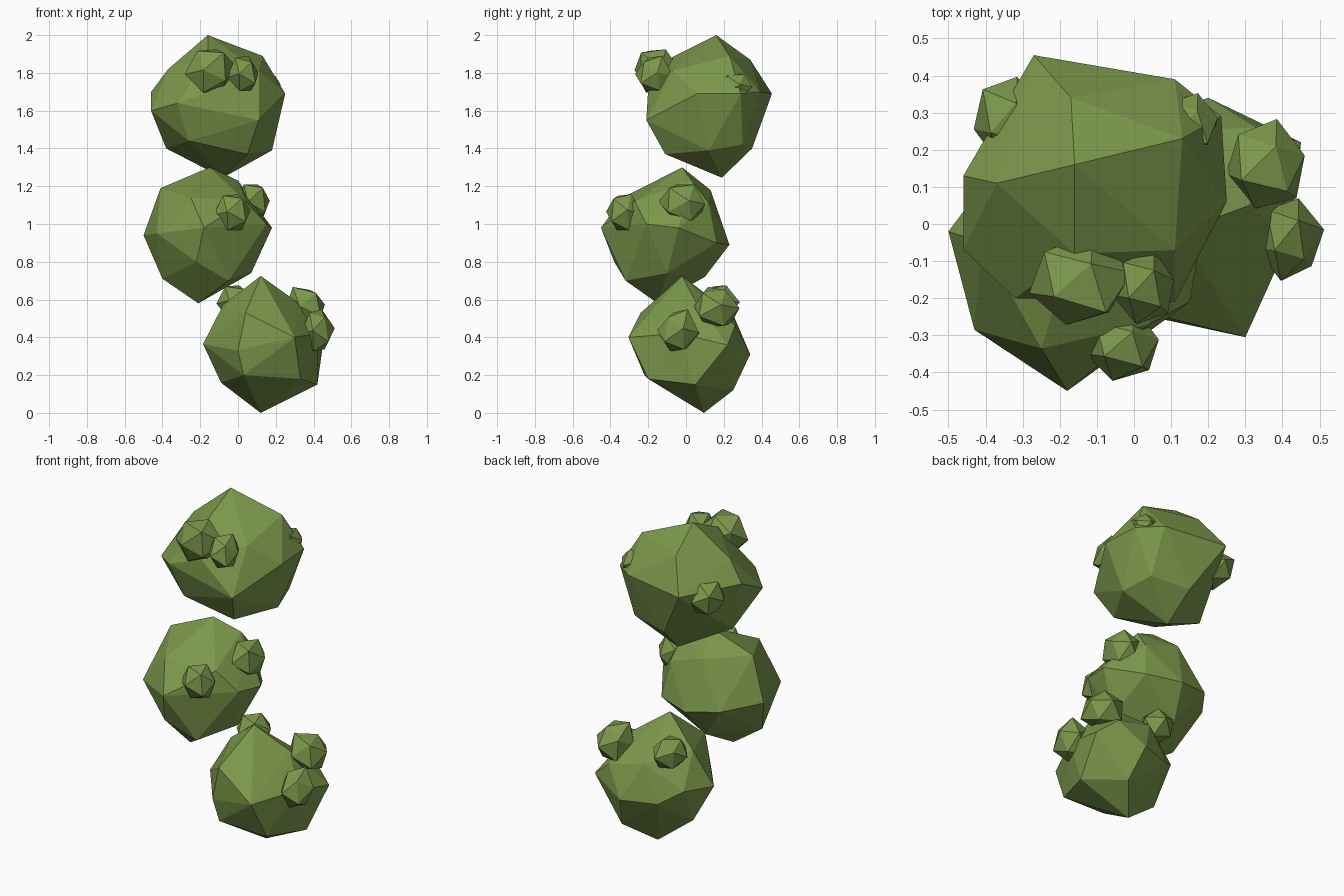
import bpy, bmesh, random
from mathutils import Vector

random.seed(4)
mat = bpy.data.materials.new("moss_green")
mat.diffuse_color = (0.20, 0.31, 0.07, 1)


def add_object(name, bm):
    bmesh.ops.recalc_face_normals(bm, faces=bm.faces)
    mesh = bpy.data.meshes.new(name)
    bm.to_mesh(mesh)
    bm.free()
    mesh.materials.append(mat)
    bpy.context.collection.objects.link(bpy.data.objects.new(name, mesh))


def boulder(name, points):
    """Faceted convex clump wrapped around a few corner points."""
    bm = bmesh.new()
    for p in points:
        bm.verts.new(p)
    res = bmesh.ops.convex_hull(bm, input=bm.verts)
    loose = {g for g in res["geom_interior"] + res["geom_unused"] if isinstance(g, bmesh.types.BMVert)}
    bmesh.ops.delete(bm, geom=list(loose), context='VERTS')
    add_object(name, bm)


def nugget(name, centre, half):
    """Small irregular lump with the given half sizes."""
    bm = bmesh.new()
    bmesh.ops.create_icosphere(bm, subdivisions=1, radius=1)
    tilt = Vector((0.3, 0.5, 1)).to_track_quat('Z', 'Y').to_matrix()
    bmesh.ops.rotate(bm, verts=bm.verts, matrix=tilt)
    for v in bm.verts:
        k = random.uniform(0.95, 1.2)
        v.co = Vector(centre) + Vector(c * k * h for c, h in zip(v.co, half))
    add_object(name, bm)


# Three large stacked clumps
boulder("top_clump", [
    (-.16, .16, 2.0), (.13, .23, 1.89), (-.17, .34, 1.87), (-.37, .11, 1.82),
    (.11, -.07, 1.81), (-.16, -.08, 1.88), (.25, .06, 1.69), (.235, .29, 1.69),
    (.11, .39, 1.70), (-.27, .455, 1.69), (-.46, .13, 1.70), (-.46, -.07, 1.60),
    (-.32, -.20, 1.64), (.11, -.21, 1.55), (-.10, -.20, 1.72), (.18, .12, 1.39),
    (-.08, .19, 1.245), (-.38, .10, 1.40), (.05, -.11, 1.37), (-.10, .35, 1.40),
    (-.26, -.14, 1.44), (.13, .30, 1.42)])
boulder("middle_clump", [
    (-.15, -.02, 1.30), (-.41, -.05, 1.19), (-.25, -.335, 1.14), (-.43, -.285, .95),
    (-.18, -.45, .98), (.04, -.27, 1.12), (.0, .03, 1.23), (.15, -.21, 1.0),
    (.18, -.04, .98), (.07, -.10, .74), (-.21, -.15, .58), (-.40, -.15, .71),
    (-.50, -.02, .94), (-.15, .23, .89), (-.35, .18, .92), (.05, .16, .90),
    (-.20, .13, 1.18), (.02, .12, 1.11), (-.20, .10, .72), (-.05, -.32, .70),
    (-.22, -.38, .80)])
boulder("bottom_clump", [
    (.12, -.02, .725), (-.08, .05, .57), (.04, -.24, .53), (.30, -.305, .40),
    (-.185, .0, .365), (.0, -.24, .33), (.03, -.22, .20), (.33, -.20, .18),
    (-.09, .06, .16), (.12, .095, .0), (.42, .05, .15), (.42, -.04, .42),
    (.31, .05, .59), (.45, .22, .36), (.20, .34, .31), (.0, .27, .31),
    (.25, .25, .12), (.10, .25, .52), (-.11, .18, .38), (.33, .26, .46)])

# Small lumps budding from the clumps
LUMPS = {
    "top": [((-.15, -.16, 1.81), (.13, .12, .13)), ((.03, -.17, 1.79), (.08, .09, .10)),
            ((.15, .27, 1.73), (.08, .08, .07)), ((-.34, .28, 1.65), (.09, .11, .10))],
    "middle": [((-.03, -.33, 1.06), (.10, .09, .11)), ((.08, -.01, 1.11), (.09, .12, .11))],
    "bottom": [((.42, -.04, .43), (.08, .10, .12)), ((.355, .16, .56), (.11, .12, .11)),
               ((-.02, .17, .59), (.10, .10, .10))],
}
for part, lumps in LUMPS.items():
    for i, (centre, half) in enumerate(lumps, 1):
        nugget(f"{part}_lump_{i}", centre, half)
